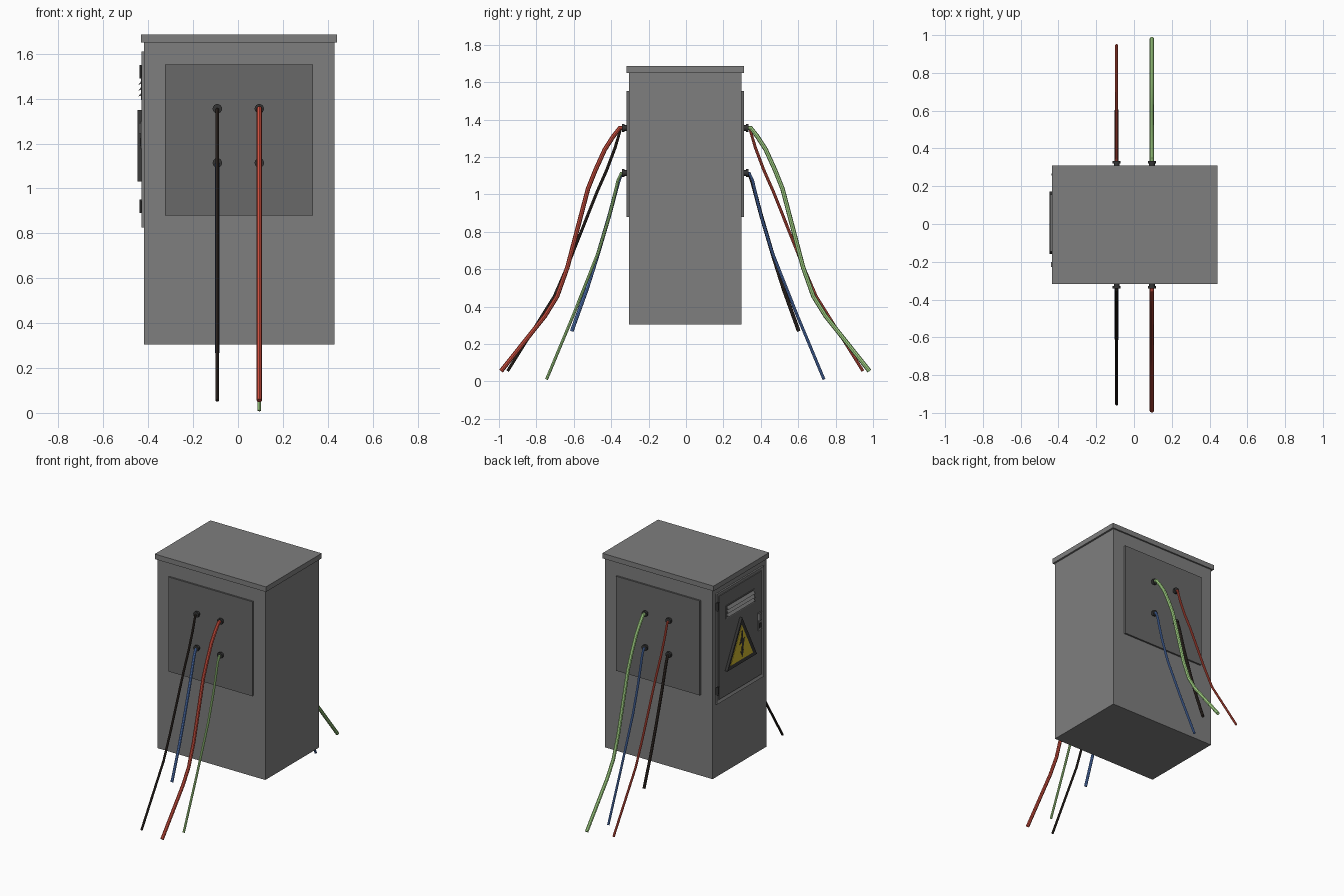
import bpy, bmesh, math
from mathutils import Vector

if "Cube" in bpy.data.objects:
    bpy.data.objects.remove(bpy.data.objects["Cube"])

CX, CY = 0.005, -0.004      # cabinet axis
WALL = -0.418               # left wall, carries the door


def material(name, rgb):
    m = bpy.data.materials.new(name)
    m.diffuse_color = (*rgb, 1)
    m.use_nodes = True
    m.node_tree.nodes["Principled BSDF"].inputs["Base Color"].default_value = m.diffuse_color
    return m


STEEL = material("steel", (0.21, 0.21, 0.21))
PANEL = material("panel_grey", (0.14, 0.14, 0.14))
DARK = material("dark_plastic", (0.035, 0.035, 0.035))
YELLOW = material("sign_yellow", (0.62, 0.47, 0.03))
RED = material("red_cable", (0.62, 0.08, 0.05))
BLUE = material("blue_cable", (0.10, 0.22, 0.58))
GREEN = material("green_cable", (0.42, 0.75, 0.27))
BLACK = material("black_cable", (0.035, 0.025, 0.02))


def finish(name, bm, mat):
    bmesh.ops.recalc_face_normals(bm, faces=bm.faces)
    me = bpy.data.meshes.new(name)
    bm.to_mesh(me)
    bm.free()
    ob = bpy.data.objects.new(name, me)
    bpy.context.collection.objects.link(ob)
    me.materials.append(mat)
    return ob


def box(name, x, y, z, mat=STEEL):
    bm = bmesh.new()
    bmesh.ops.create_cube(bm, size=1)
    for v in bm.verts:
        v.co = Vector([(a + b) / 2 + c * (b - a) for c, (a, b) in zip(v.co, (x, y, z))])
    return finish(name, bm, mat)


def prism(name, yz, x0, x1, mat, rim=0, sink=0):
    """Extrude a (y, z) outline along x; optionally inset and sink its outer face."""
    bm = bmesh.new()
    f = bm.faces.new([bm.verts.new((x0, y, z)) for y, z in yz])
    r = bmesh.ops.extrude_face_region(bm, geom=[f], use_keep_orig=True)
    for v in r["geom"]:
        if isinstance(v, bmesh.types.BMVert):
            v.co.x = x1
    bmesh.ops.recalc_face_normals(bm, faces=bm.faces)
    if rim:
        outer = [g for g in r["geom"] if isinstance(g, bmesh.types.BMFace)]
        bmesh.ops.inset_region(bm, faces=outer, thickness=rim, use_even_offset=True)
        for v in outer[0].verts:
            v.co.x += sink
    return finish(name, bm, mat)


def rect(y0, y1, z0, z1):
    return [(y0, z0), (y1, z0), (y1, z1), (y0, z1)]


def cylinder_y(name, x, y0, y1, z, r, mat, sides=16):
    bm = bmesh.new()
    bmesh.ops.create_cone(bm, cap_ends=True, segments=sides, radius1=r, radius2=r, depth=abs(y1 - y0))
    for v in bm.verts:
        v.co = Vector((x + v.co.x, (y0 + y1) / 2 + v.co.z, z + v.co.y))
    ob = finish(name, bm, mat)
    smooth(ob)
    return ob


def smooth(ob):
    bpy.ops.object.select_all(action='DESELECT')
    ob.select_set(True)
    bpy.context.view_layer.objects.active = ob
    bpy.ops.object.shade_smooth_by_angle(angle=math.radians(40))


def cable(name, x, side, path, r, mat):
    cu = bpy.data.curves.new(name, 'CURVE')
    cu.dimensions = '3D'
    cu.bevel_depth, cu.bevel_resolution, cu.use_fill_caps = r, 2, True
    sp = cu.splines.new('POLY')
    sp.points.add(len(path) - 1)
    for p, (d, z) in zip(sp.points, path):
        p.co = (x, CY + side * d, z, 1)
    ob = bpy.data.objects.new(name, cu)
    bpy.context.collection.objects.link(ob)
    bpy.ops.object.select_all(action='DESELECT')
    ob.select_set(True)
    bpy.context.view_layer.objects.active = ob
    bpy.ops.object.convert(target='MESH')
    ob = bpy.context.view_layer.objects.active
    ob.data.materials.clear()
    ob.data.materials.append(mat)
    smooth(ob)


# cabinet shell and lid
box("cabinet_body", (WALL, 0.429), (CY - 0.302, CY + 0.302), (0.305, 1.655))
box("cabinet_lid", (-0.433, 0.442), (CY - 0.313, CY + 0.313), (1.65, 1.686))

# cable paths: distance outwards, height
LONG_THICK = [(0.315, 1.355), (0.35, 1.355), (0.385, 1.31), (0.43, 1.24), (0.48, 1.13), (0.52, 1.03),
              (0.575, 0.82), (0.63, 0.61), (0.685, 0.455), (0.75, 0.35), (0.985, 0.055)]
LONG_THIN = [(0.315, 1.355), (0.345, 1.35), (0.375, 1.25), (0.42, 1.13), (0.473, 1.01),
             (0.62, 0.64), (0.70, 0.455), (0.95, 0.055)]
MID = [(0.315, 1.112), (0.343, 1.112), (0.36, 1.075), (0.377, 1.0), (0.41, 0.87),
       (0.465, 0.69), (0.60, 0.35), (0.742, 0.01)]
SHORT = [(0.315, 1.112), (0.343, 1.108), (0.36, 1.06), (0.405, 0.89),
         (0.47, 0.67), (0.527, 0.49), (0.607, 0.268)]
XL, XR = -0.092, 0.095
COLOURS = {"front": (-1, RED, BLACK, GREEN, BLUE), "back": (1, GREEN, RED, BLUE, BLACK)}

for end, (s, c_thick, c_thin, c_mid, c_short) in COLOURS.items():
    # cover panel and cable glands
    box(end + "_cover_panel", (CX - 0.33, CX + 0.33),
        sorted((CY + s * 0.29, CY + s * 0.314)), (0.88, 1.552), PANEL)
    for x in (XL, XR):
        for z in (1.355, 1.114):
            cylinder_y(end + "_gland_flange", x, CY + s * 0.31, CY + s * 0.326, z, 0.015, DARK)
            cylinder_y(end + "_gland_nut", x, CY + s * 0.324, CY + s * 0.338, z, 0.021, DARK)
    # four cables per end
    cable(end + "_upper_thick_cable", XR, s, LONG_THICK, 0.012, c_thick)
    cable(end + "_upper_thin_cable", XL, s, LONG_THIN, 0.008, c_thin)
    cable(end + "_lower_long_cable", XR, s, MID, 0.008, c_mid)
    cable(end + "_lower_short_cable", XL, s, SHORT, 0.010, c_short)

# service door with stepped rim
prism("door_frame", rect(-0.265, 0.265, 0.825, 1.61), WALL + 0.01, -0.429, STEEL, 0.016, 0.007)
prism("door_leaf", rect(-0.24, 0.24, 0.85, 1.585), WALL, -0.428, PANEL)

# louvred vent
prism("vent_frame", rect(-0.155, 0.165, 1.395, 1.49), -0.42, -0.432, PANEL, 0.008, 0.003)
for i in range(3):
    z = 1.41 + i * 0.026
    bm = bmesh.new()
    ends = [[bm.verts.new(p) for p in ((-0.428, y, z + 0.02), (-0.444, y, z), (-0.428, y, z + 0.004))]
            for y in (-0.145, 0.155)]
    bm.faces.new(ends[0])
    bm.faces.new(ends[1])
    for k in range(3):
        j = (k + 1) % 3
        bm.faces.new((ends[0][k], ends[0][j], ends[1][j], ends[1][k]))
    finish("vent_slat", bm, STEEL)

# hinges
for z in (0.92, 1.52):
    box("hinge_plate", (-0.432, -0.42), (0.238, 0.27), (z - 0.025, z + 0.025), DARK)
    bm = bmesh.new()
    bmesh.ops.create_cone(bm, cap_ends=True, segments=12, radius1=0.008, radius2=0.008, depth=0.06)
    bmesh.ops.translate(bm, verts=bm.verts, vec=(-0.43, 0.262, z))
    smooth(finish("hinge_pin", bm, DARK))

# door lock
prism("lock_plate", rect(-0.235, -0.195, 1.175, 1.3), -0.42, -0.434, STEEL, 0.005, 0.003)
box("lock_handle", (-0.440, -0.428), (-0.228, -0.202), (1.245, 1.292))
box("lock_keyway", (-0.436, -0.428), (-0.224, -0.206), (1.19, 1.225), DARK)

# warning sign: rim, yellow face and bolt symbol
prism("sign_plate", [(0.172, 1.03), (-0.16, 1.03), (0.006, 1.35)], -0.425, -0.447, DARK, 0.024, 0.006)
prism("sign_face", [(0.132, 1.054), (-0.12, 1.054), (0.006, 1.298)], -0.43, -0.444, YELLOW)
bolt = [(-0.004, 1.255), (0.032, 1.165), (0.004, 1.175), (0.012, 1.11), (0.022, 1.115),
        (0.002, 1.07), (-0.014, 1.12), (-0.004, 1.115), (-0.024, 1.2), (0.004, 1.188), (0.012, 1.255)]
prism("sign_bolt", bolt, -0.44, -0.4465, DARK)
